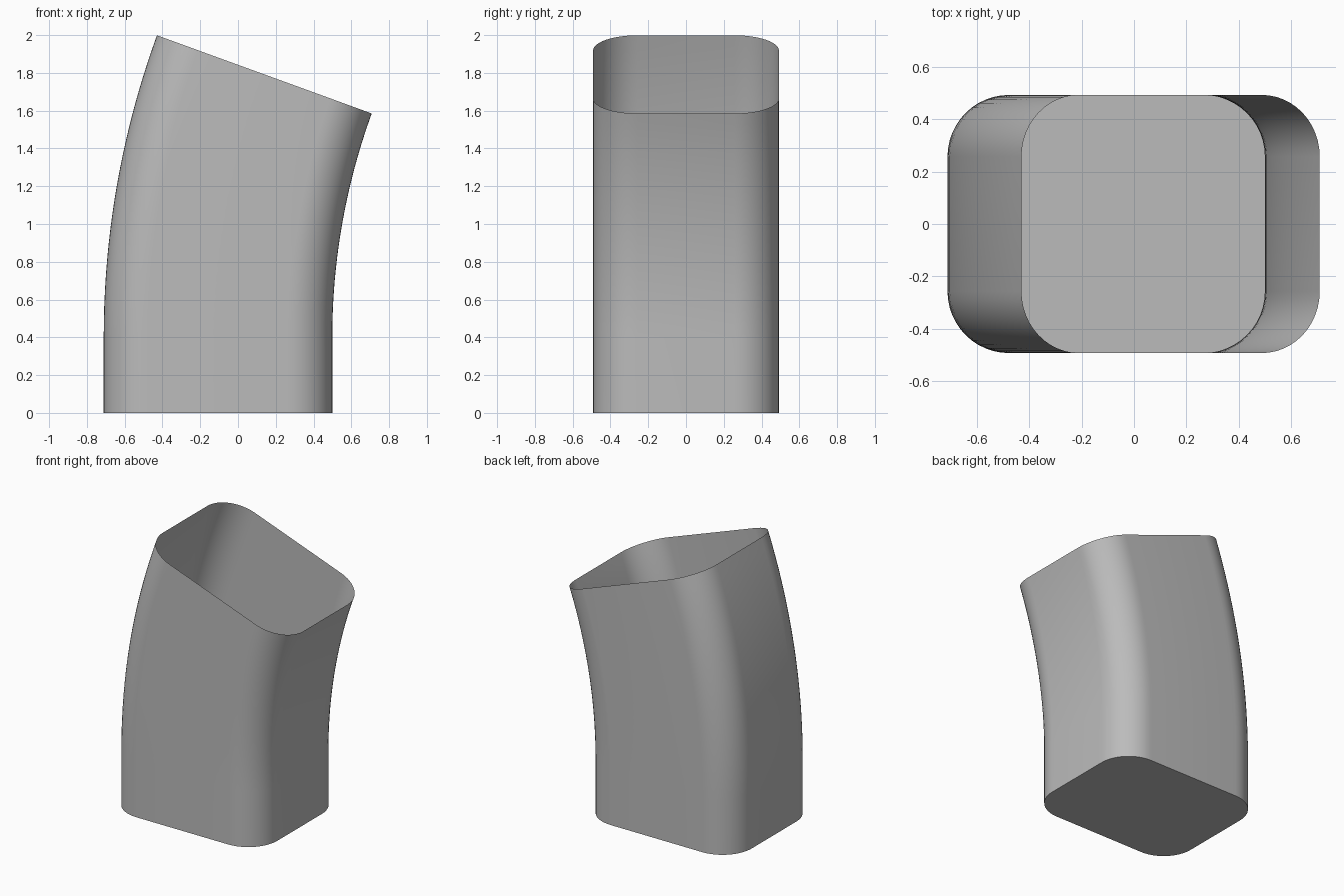
import bpy, bmesh, math

if "Cube" in bpy.data.objects:
    bpy.data.objects.remove(bpy.data.objects["Cube"])

HX, HY, R = 0.605, 0.492, 0.235      # half width, half depth, corner radius
CX, Z0, BEND = -0.106, 0.40, 4.07    # section centre, start of bend, bend radius
ANGLE, STEPS, CORNER = math.radians(20), 20, 12


def section():
    """Rounded rectangle, counter-clockwise."""
    pts = []
    for k, (sx, sy) in enumerate([(1, 1), (-1, 1), (-1, -1), (1, -1)]):
        for i in range(CORNER + 1):
            a = math.pi / 2 * (k + i / CORNER)
            pts.append((sx * (HX - R) + R * math.cos(a),
                        sy * (HY - R) + R * math.sin(a)))
    return pts


bm = bmesh.new()


def ring(x, z, tilt):
    return [bm.verts.new((x + u * math.cos(tilt), v, z - u * math.sin(tilt)))
            for u, v in section()]


# straight foot, then a bend towards +x
rings = [ring(CX, 0, 0)]
for i in range(STEPS + 1):
    t = ANGLE * i / STEPS
    rings.append(ring(CX + BEND * (1 - math.cos(t)), Z0 + BEND * math.sin(t), t))

# side walls
for a, b in zip(rings, rings[1:]):
    n = len(a)
    for i in range(n):
        j = (i + 1) % n
        bm.faces.new((a[i], a[j], b[j], b[i]))

# closed floor, open top
bm.faces.new(rings[0][::-1])

mesh = bpy.data.meshes.new("bent_duct")
bm.to_mesh(mesh)
bm.free()
duct = bpy.data.objects.new("bent_duct", mesh)
bpy.context.collection.objects.link(duct)

grey = bpy.data.materials.new("light grey")
grey.diffuse_color = (0.5, 0.5, 0.5, 1)
grey.use_nodes = True
grey.node_tree.nodes["Principled BSDF"].inputs["Base Color"].default_value = grey.diffuse_color
mesh.materials.append(grey)

bpy.context.view_layer.objects.active = duct
duct.select_set(True)
bpy.ops.object.shade_smooth_by_angle(angle=math.radians(35))
